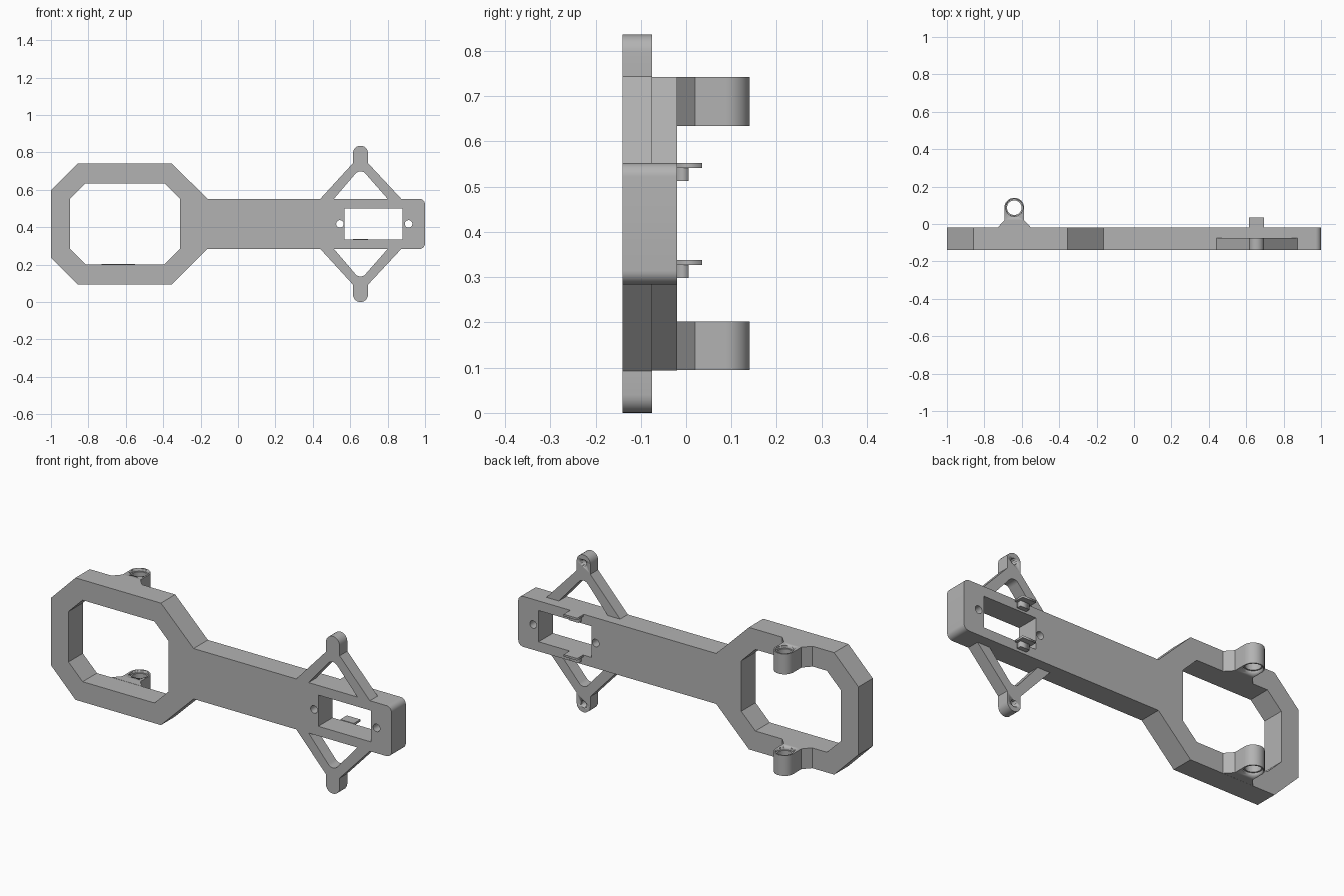
import bpy, bmesh
from math import sin, cos, pi, radians
from mathutils import Matrix

cube = bpy.data.objects.get("Cube")
if cube:
    bpy.data.objects.remove(cube)

MID = 0.418                    # height of the symmetry plane
FRONT, BACK = -0.14, -0.02     # frame thickness
MOUNT_X, CLIP_X = -0.64, 0.655

grey = bpy.data.materials.new("grey_plastic")
colour = (0.45, 0.45, 0.45, 1)
grey.diffuse_color = colour
grey.use_nodes = True
grey.node_tree.nodes["Principled BSDF"].inputs["Base Color"].default_value = colour


def arc(cx, cy, r, start, end, n=12):
    angles = [radians(start + (end - start) * i / n) for i in range(n + 1)]
    return [(cx + r * cos(a), cy + r * sin(a)) for a in angles]


def circle(cx, cy, r, n=32):
    return arc(cx, cy, r, 0, 360, n)[:-1]


def prism(name, loops, low, high, upright=True):
    """Extrude loops (outline, then holes) along y if upright, else along z."""
    curve = bpy.data.curves.new(name, "CURVE")
    curve.dimensions = "2D"
    curve.fill_mode = "BOTH"
    curve.extrude = (high - low) / 2
    for loop in loops:
        spline = curve.splines.new("POLY")
        spline.points.add(len(loop) - 1)
        for point, (u, v) in zip(spline.points, loop):
            point.co = (u, v, 0, 1)
        spline.use_cyclic_u = True
    temp = bpy.data.objects.new("temp", curve)
    bpy.context.collection.objects.link(temp)
    bpy.context.view_layer.update()
    evaluated = temp.evaluated_get(bpy.context.evaluated_depsgraph_get())
    mesh = bpy.data.meshes.new_from_object(evaluated)
    bpy.data.objects.remove(temp)
    mid = (low + high) / 2
    if upright:
        mesh.transform(Matrix.Translation((0, mid, MID)) @ Matrix.Rotation(pi / 2, 4, "X"))
    else:
        mesh.transform(Matrix.Translation((0, 0, mid)))
    bm = bmesh.new()
    bm.from_mesh(mesh)
    bmesh.ops.remove_doubles(bm, verts=bm.verts, dist=1e-5)
    bmesh.ops.recalc_face_normals(bm, faces=bm.faces)
    bm.to_mesh(mesh)
    bm.free()
    mesh.materials.clear()
    mesh.materials.append(grey)
    obj = bpy.data.objects.new(name, mesh)
    bpy.context.collection.objects.link(obj)
    return obj


def cut(obj, cutter):
    mod = obj.modifiers.new("cut", "BOOLEAN")
    mod.operation = "DIFFERENCE"
    mod.solver = "EXACT"
    mod.object = cutter
    cutter.hide_render = True
    cutter.hide_set(True)


def smooth(obj):
    bpy.ops.object.select_all(action="DESELECT")
    obj.select_set(True)
    bpy.context.view_layer.objects.active = obj
    bpy.ops.object.shade_smooth_by_angle(angle=radians(30))


def mirrored(half):
    """Close a half outline by reflecting it across the symmetry plane."""
    return half + [(u, -v) for u, v in reversed(half)]


# Frame: octagonal loop, arm and servo window (heights relative to MID)
outline = mirrored([(-1, 0.18), (-0.857, 0.324), (-0.355, 0.324), (-0.163, 0.134)]
                   + arc(0.97, 0.104, 0.03, 90, 0, 8))
opening = mirrored([(-0.898, 0.134), (-0.815, 0.2165), (-0.393, 0.2165), (-0.31, 0.134)])
window = mirrored([(0.57, 0.083), (0.88, 0.083)])
screws = [circle(x, 0, 0.02) for x in (0.545, 0.912)]
smooth(prism("frame", [outline, opening, window] + screws, FRONT, BACK))

# Triangular wings with rounded tips and blind pin holes
wing = ([(0.44, 0.134), (0.615, 0.325)] + arc(CLIP_X, 0.378, 0.04, 180, 0)
        + [(0.695, 0.325), (0.873, 0.134), (0.80, 0.134)]
        + arc(CLIP_X, 0.246, 0.035, 42, 138, 8) + [(0.513, 0.134)])
for side, label in ((1, "upper"), (-1, "lower")):
    obj = prism(label + "_wing", [[(u, side * v) for u, v in wing]], FRONT, -0.075)
    hole = prism(label + "_pin_cutter", [circle(CLIP_X, side * 0.375, 0.017)], -0.115, -0.05)
    cut(obj, hole)
    smooth(obj)

# Ring mounts on the back of the loop, counterbored at both ends
mount = ([(MOUNT_X + 0.09, BACK), (MOUNT_X + 0.053, 0.02)]
         + arc(MOUNT_X, 0.087, 0.053, 0, 180, 24)
         + [(MOUNT_X - 0.053, 0.02), (MOUNT_X - 0.09, BACK)])
bore = circle(MOUNT_X, 0.087, 0.039)
for low, label in ((0.634, "upper"), (0.0945, "lower")):
    high = low + 0.108
    obj = prism(label + "_ring_mount", [mount, bore], low, high, False)
    for end, z in (("bottom", low), ("top", high)):
        cut(obj, prism(f"{label}_{end}_bore_cutter", [circle(MOUNT_X, 0.087, 0.046)],
                       z - 0.015, z + 0.015, False))
    smooth(obj)


# Cable clips: a thin plate with a shorter support under it
def block(name, half_width, back, low, high):
    left, right = CLIP_X - half_width, CLIP_X + half_width
    prism(name, [[(left, BACK), (right, BACK), (right, back), (left, back)]], low, high, False)


for top, label in ((0.552, "upper"), (0.338, "lower")):
    block(label + "_clip_plate", 0.04, 0.035, top - 0.011, top)
    block(label + "_clip_support", 0.027, 0.005, top - 0.04, top - 0.011)
